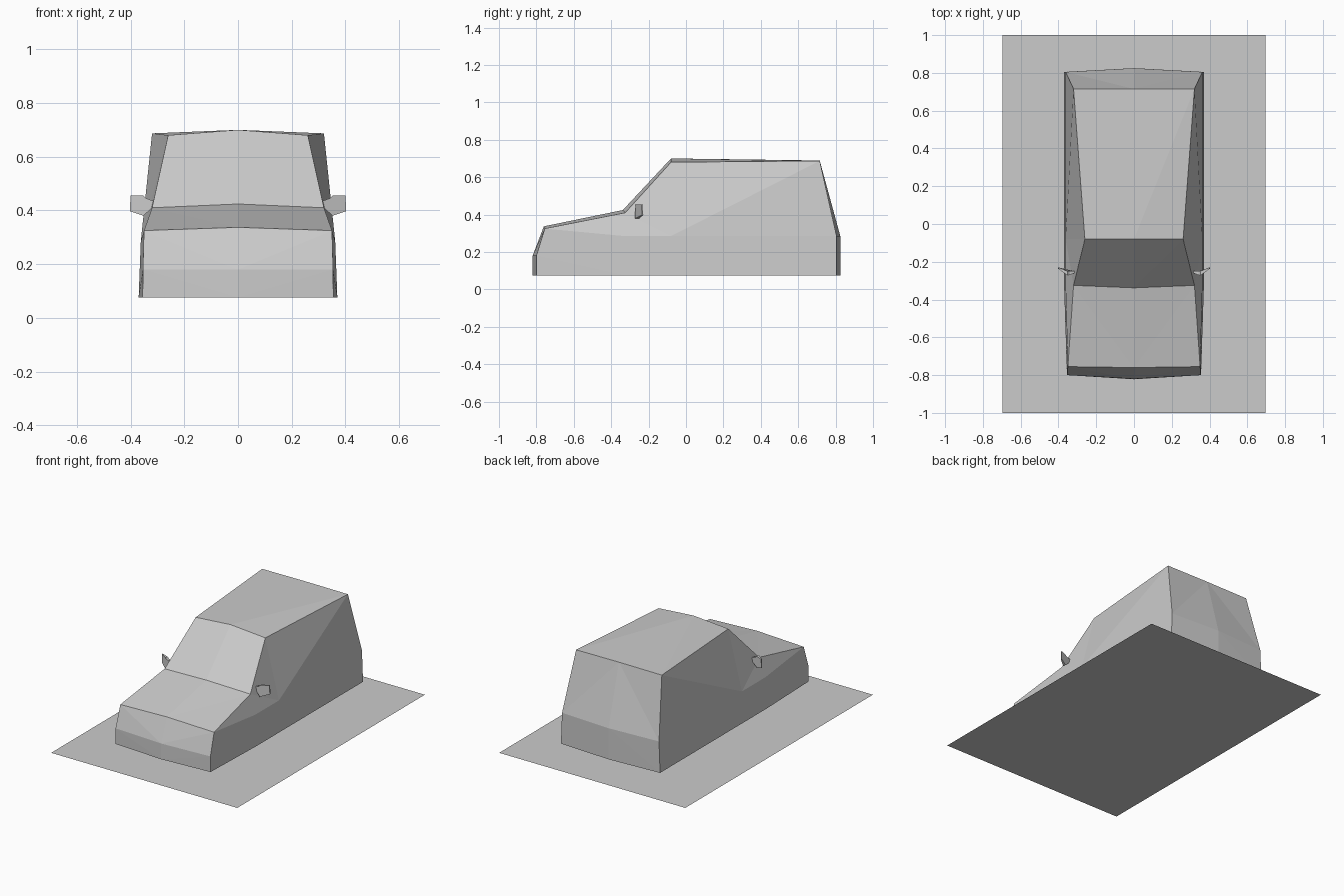
import bpy
import bmesh

cube = bpy.data.objects.get("Cube")
if cube:
    bpy.data.objects.remove(cube, do_unlink=True)

grey = bpy.data.materials.new("plain grey")
grey.use_nodes = True
COLOUR = (0.6, 0.6, 0.6, 1)
grey.diffuse_color = COLOUR
grey.node_tree.nodes["Principled BSDF"].inputs["Base Color"].default_value = COLOUR


def finish(name, bm):
    mesh = bpy.data.meshes.new(name)
    bm.to_mesh(mesh)
    bm.free()
    mesh.materials.append(grey)
    obj = bpy.data.objects.new(name, mesh)
    bpy.context.collection.objects.link(obj)
    return obj


# Ground plate
bm = bmesh.new()
bmesh.ops.create_grid(bm, x_segments=1, y_segments=1, size=1)
bmesh.ops.scale(bm, vec=(0.695, 1, 1), verts=bm.verts)
finish("ground_plate", bm)

# Car body: bumper, bonnet, windscreen, roof and tail as a strip folded on the centre line
# Each station: edge x, edge y, edge z, centre y, centre z
STATIONS = [
    (0.355, -0.80, 0.075, -0.822, 0.075),
    (0.354, -0.80, 0.18, -0.82, 0.18),
    (0.35, -0.755, 0.325, -0.76, 0.337),
    (0.32, -0.325, 0.41, -0.338, 0.424),
    (0.26, -0.08, 0.68, -0.08, 0.70),
    (0.32, 0.715, 0.687, 0.715, 0.689),
    (0.362, 0.805, 0.285, 0.825, 0.285),
    (0.37, 0.805, 0.075, 0.825, 0.075),
]
BELT = [(0.362, -0.33, 0.285), (0.362, -0.08, 0.285)]
SILL = [(0.37, -0.33, 0.075), (0.37, -0.08, 0.075)]

bm = bmesh.new()
centre = [bm.verts.new((0, s[3], s[4])) for s in STATIONS]
for side in (1, -1):
    def face(*verts):
        bm.faces.new(verts if side == 1 else verts[::-1])

    edge = [bm.verts.new((side * s[0], s[1], s[2])) for s in STATIONS]
    belt_f, belt_b = [bm.verts.new((side * x, y, z)) for x, y, z in BELT]
    sill_f, sill_b = [bm.verts.new((side * x, y, z)) for x, y, z in SILL]
    for i in range(len(STATIONS) - 1):
        # bumper and tail fan out from the middle, the rest are twisted quads
        face(centre[i], edge[i], edge[i + 1])
        face(centre[i], edge[i + 1], centre[i + 1])
    # flank: lower panels
    face(edge[0], sill_f, edge[1])
    face(edge[1], sill_f, belt_f)
    face(edge[1], belt_f, edge[2])
    face(sill_f, sill_b, belt_b, belt_f)
    face(sill_b, edge[7], edge[6], belt_b)
    # flank: upper panels
    face(edge[2], belt_f, edge[3])
    face(belt_f, belt_b, edge[3])
    face(edge[3], belt_b, edge[4])
    face(belt_b, edge[5], edge[4])
    face(belt_b, edge[6], edge[5])
finish("car_body", bm)

# Door mirrors: thin wedge shells swept back at the tip
OUTLINE = [(0.318, 0.412), (0.352, 0.38), (0.403, 0.397), (0.40, 0.455),
           (0.352, 0.455), (0.342, 0.445), (0.313, 0.435)]
for side, name in ((1, "left_mirror"), (-1, "right_mirror")):
    bm = bmesh.new()
    front, back = [], []
    for x, z in OUTLINE:
        tip = max(0, x - 0.36)
        front.append(bm.verts.new((side * x, -0.272 + tip * 0.85 + max(0, 0.345 - x) * 0.4, z)))
        back.append(bm.verts.new((side * x, -0.25 + tip * 0.5, z)))
    n = len(OUTLINE)
    bm.faces.new(front)
    bm.faces.new(back[::-1])
    for i in range(n):
        j = (i + 1) % n
        bm.faces.new((front[j], front[i], back[i], back[j]))
    bmesh.ops.recalc_face_normals(bm, faces=bm.faces)
    finish(name, bm)
